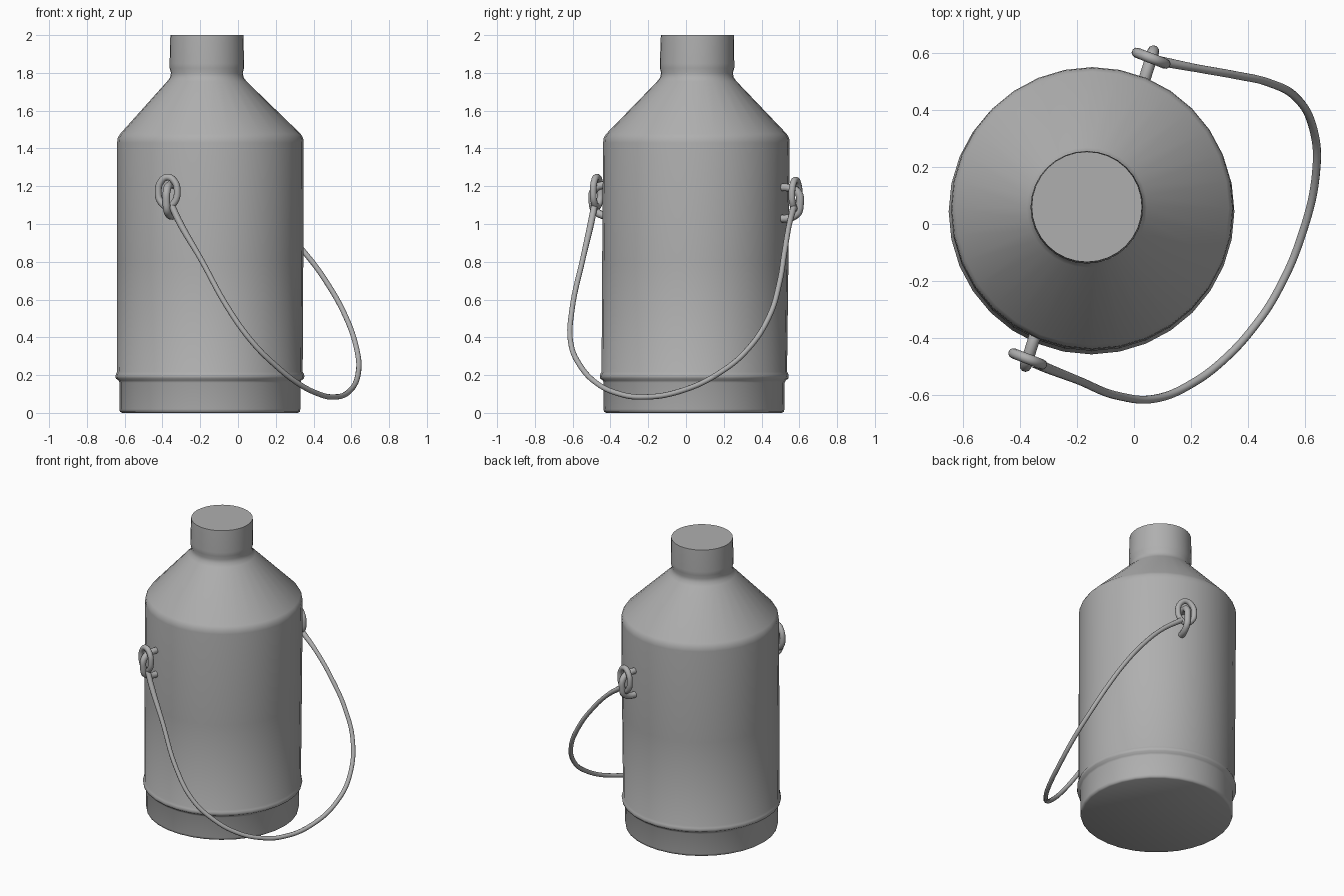
import bpy, bmesh, math
from mathutils import Vector

if "Cube" in bpy.data.objects:
    bpy.data.objects.remove(bpy.data.objects["Cube"])

GREY = bpy.data.materials.new("dark_grey")
GREY.diffuse_color = (0.43, 0.43, 0.43, 1)
GREY.use_nodes = True
GREY.node_tree.nodes["Principled BSDF"].inputs["Base Color"].default_value = GREY.diffuse_color


def finish(name, data, angle):
    """Link the data as a named, smooth-shaded grey mesh."""
    data.materials.append(GREY)
    obj = bpy.data.objects.new(name, data)
    bpy.context.collection.objects.link(obj)
    bpy.ops.object.select_all(action='DESELECT')
    obj.select_set(True)
    bpy.context.view_layer.objects.active = obj
    if obj.type == 'CURVE':
        bpy.ops.object.convert(target='MESH')
    bpy.ops.object.shade_smooth_by_angle(angle=math.radians(angle))


def axis(z):
    """Body centre at height z: the wall is upright, the neck sits slightly off."""
    neck = min(max((z - 1.48) / 0.27, 0), 1)
    return -0.149 + 0.002 * min(z, 1.5) - 0.019 * neck, 0.042 + 0.009 * z


def lathe(name, profile, sides):
    """Revolve (radius, z) points around the body axis."""
    bm = bmesh.new()
    rings = []
    for r, z in profile:
        cx, cy = axis(z)
        rings.append([bm.verts.new((cx + r * math.cos(2 * math.pi * i / sides),
                                    cy + r * math.sin(2 * math.pi * i / sides), z))
                      for i in range(sides)])
    for a, b in zip(rings, rings[1:]):
        for i in range(sides):
            j = (i + 1) % sides
            bm.faces.new((a[i], a[j], b[j], b[i]))
    bm.faces.new(rings[0][::-1])
    bm.faces.new(rings[-1])
    mesh = bpy.data.meshes.new(name)
    bm.to_mesh(mesh)
    bm.free()
    finish(name, mesh, 50)


def tube(name, points, radius, closed=False, end_scale=1.0):
    """Round wire through the points, optionally thicker at its ends."""
    cu = bpy.data.curves.new(name, 'CURVE')
    cu.dimensions = '3D'
    cu.bevel_depth = radius
    cu.bevel_resolution = 3
    cu.resolution_u = 8
    cu.use_fill_caps = True
    sp = cu.splines.new('BEZIER')
    sp.bezier_points.add(len(points) - 1)
    for i, (bp, p) in enumerate(zip(sp.bezier_points, points)):
        bp.co = p
        bp.handle_left_type = bp.handle_right_type = 'AUTO'
        bp.radius = end_scale if i in (0, 1, len(points) - 1) else 1.0
    sp.use_cyclic_u = closed
    finish(name, cu, 60)


# Bottle body: foot, raised band, straight wall, sloped shoulder, neck
lathe("bottle_body", [
    (0.465, 0.0), (0.476, 0.006), (0.479, 0.02), (0.479, 0.16), (0.484, 0.172),
    (0.498, 0.182), (0.5, 0.195), (0.497, 0.207), (0.491, 0.218), (0.493, 0.8),
    (0.494, 1.43), (0.491, 1.455), (0.478, 1.477), (0.21, 1.755), (0.195, 1.775),
    (0.19, 1.80), (0.197, 1.825), (0.197, 1.85), (0.194, 1.98), (0.193, 2.0)], 32)

# Eyelet ends of the handle and the wall lugs they hang from
TANGENT = Vector((0.93, -0.36, 0))
UP = Vector((0, 0, 1))
for side, c, out in (("front", Vector((-0.372, -0.472, 1.17)), Vector((-0.3, -0.95, 0))),
                     ("back", Vector((0.06, 0.58, 1.155)), Vector((0.3, 0.95, 0)))):
    ring = []
    for i in range(8):
        a = 2 * math.pi * i / 8
        ring.append(c + TANGENT * (0.054 * math.cos(a)) + UP * (0.078 * math.sin(a)))
    tube(side + "_handle_eyelet", ring, 0.018, closed=True)
    lug = [(-0.15, 0.03), (-0.03, 0.035), (0.015, 0.01), (0.024, -0.05),
           (0.004, -0.105), (-0.15, -0.125)]
    tube(side + "_lug", [c + out * n + UP * z for n, z in lug], 0.021)

# Drooping wire handle
tube("wire_handle", [
    (-0.35, -0.485, 1.095), (-0.31, -0.502, 1.01), (-0.2, -0.545, 0.82),
    (-0.05, -0.603, 0.55), (0.08, -0.61, 0.37), (0.2, -0.56, 0.25),
    (0.32, -0.47, 0.155), (0.42, -0.36, 0.103), (0.5, -0.24, 0.084),
    (0.59, -0.03, 0.115), (0.638, 0.19, 0.22), (0.628, 0.33, 0.34),
    (0.57, 0.44, 0.51), (0.47, 0.495, 0.69), (0.36, 0.52, 0.84),
    (0.22, 0.545, 0.99), (0.09, 0.57, 1.09)], 0.0142, end_scale=1.25)
